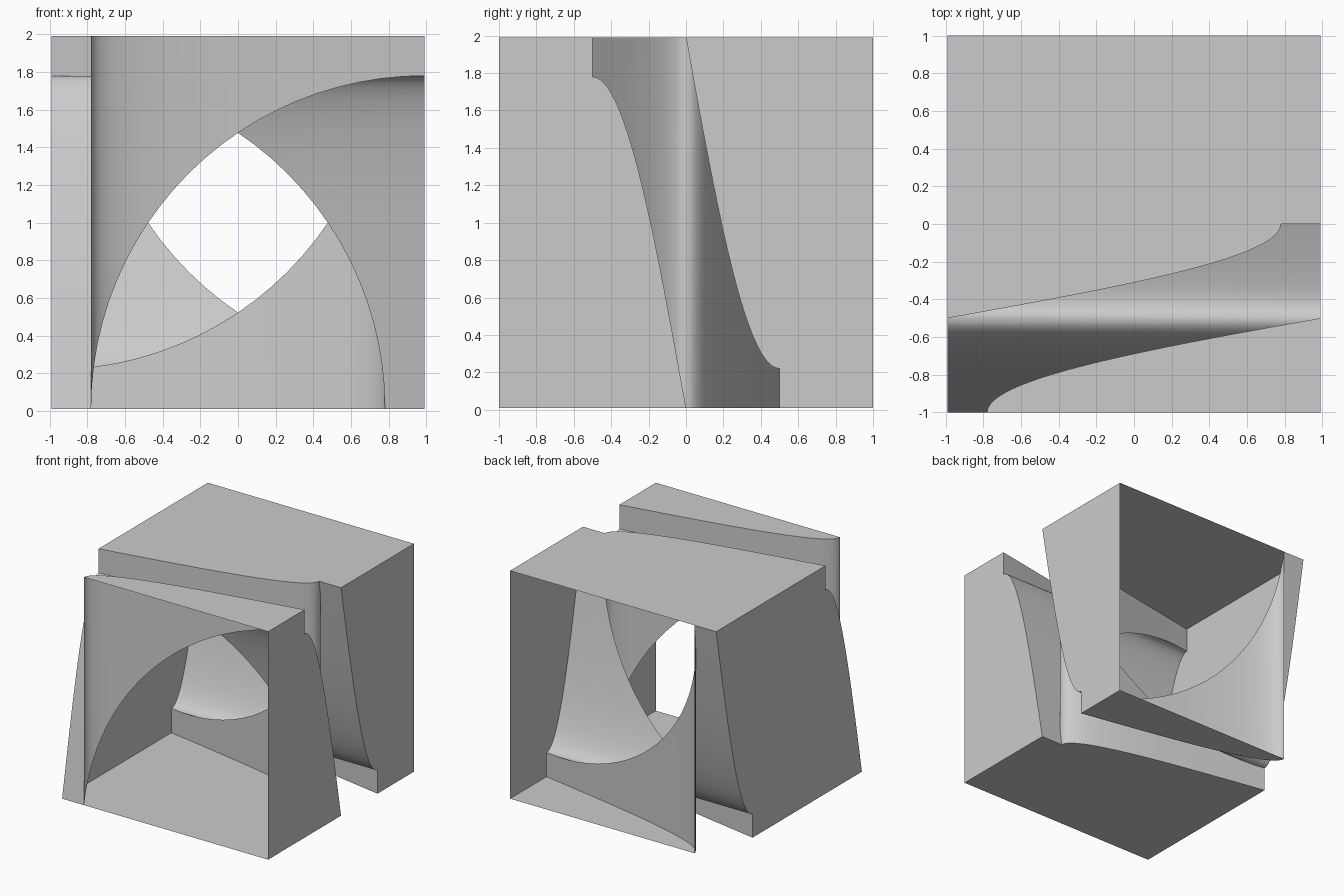
import bpy, bmesh, math

if "Cube" in bpy.data.objects:
    bpy.data.objects.remove(bpy.data.objects["Cube"])

L = 0.99        # half width of the square tube
SLOT = 0.21     # narrow size of the notch
STEPS = 24      # layers per quarter turn


def grow(t):
    """Notch size easing from narrow to the full width."""
    return SLOT + (2 * L - SLOT) * (1 - math.cos(t * math.pi / 2))


def section(t):
    """Square with a rectangular notch cut out of its top left corner."""
    w, h = grow(t), grow(1 - t)
    return [(-L, -L), (L, -L), (L, L), (-L + w, L), (-L + w, L - h), (-L, L - h)]


def turn(p, k):
    """Rotate a section point clockwise by k quarter turns."""
    x, z = p
    for _ in range(k):
        x, z = z, -x
    return x, z


# Open-ended square tube whose corner notch winds once around the y axis
bm = bmesh.new()
for k in range(4):
    prev = None
    for i in range(STEPS + 1):
        t = i / STEPS
        y = -1 + 0.5 * (k + t)
        ring = []
        for p in section(t):
            x, z = turn(p, k)
            ring.append(bm.verts.new((x, y, z + 1)))
        if prev:
            for j in range(6):
                n = (j + 1) % 6
                bm.faces.new((prev[j], prev[n], ring[n], ring[j]))
        prev = ring
bmesh.ops.remove_doubles(bm, verts=bm.verts, dist=1e-5)
bmesh.ops.dissolve_degenerate(bm, edges=bm.edges, dist=1e-5)

# Drop any coincident wall strips left where the quarters meet
seen, extra = set(), []
for f in bm.faces:
    key = frozenset(v.index for v in f.verts)
    if key in seen:
        extra.append(f)
    seen.add(key)
bm.verts.index_update()
seen, extra = set(), []
for f in bm.faces:
    key = frozenset(v.index for v in f.verts)
    if key in seen:
        extra.append(f)
    seen.add(key)
bmesh.ops.delete(bm, geom=extra, context='FACES')
bmesh.ops.recalc_face_normals(bm, faces=bm.faces)

mesh = bpy.data.meshes.new("twisted_notch_tube")
bm.to_mesh(mesh)
bm.free()
tube = bpy.data.objects.new("twisted_notch_tube", mesh)
bpy.context.collection.objects.link(tube)
bpy.context.view_layer.objects.active = tube
tube.select_set(True)
bpy.ops.object.shade_smooth_by_angle(angle=math.radians(30))
